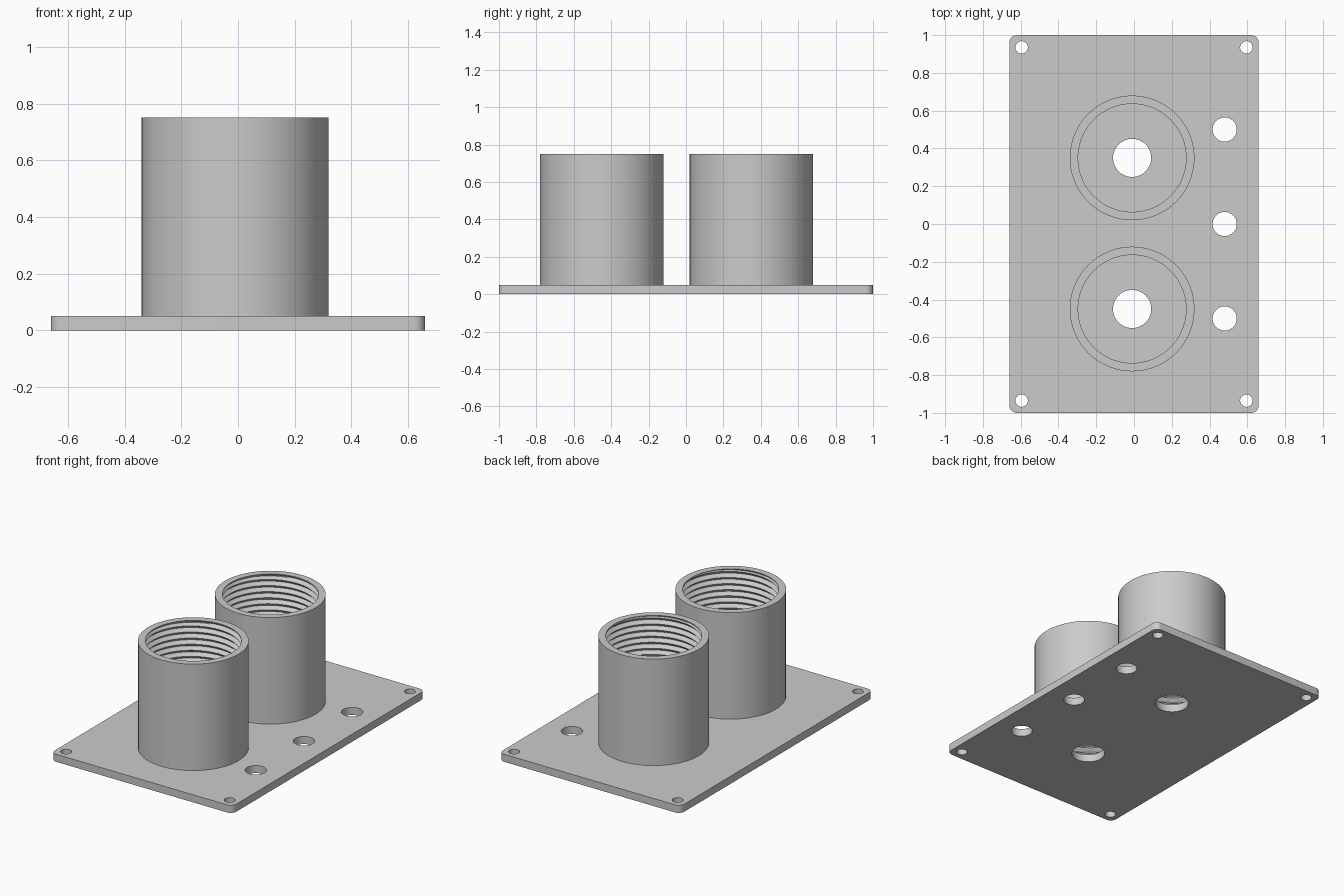
import bpy
import bmesh
from math import sin, cos, pi, radians

cube = bpy.data.objects.get("Cube")
if cube:
    bpy.data.objects.remove(cube, do_unlink=True)

grey = bpy.data.materials.new("plain grey")
grey.use_nodes = True
colour = (0.6, 0.6, 0.6, 1)
grey.diffuse_color = colour
grey.node_tree.nodes["Principled BSDF"].inputs["Base Color"].default_value = colour

PLATE_TOP = 0.05
TUBE_TOP = 0.75
TUBE_X = -0.01
TUBE_YS = (-0.45, 0.35)
SEGMENTS = 72


def finish(bm, name):
    """Turn a bmesh into a smooth-shaded object with crisp edges."""
    bmesh.ops.recalc_face_normals(bm, faces=bm.faces)
    mesh = bpy.data.meshes.new(name)
    bm.to_mesh(mesh)
    bm.free()
    mesh.materials.append(grey)
    obj = bpy.data.objects.new(name, mesh)
    bpy.context.collection.objects.link(obj)
    bpy.ops.object.select_all(action='DESELECT')
    obj.select_set(True)
    bpy.context.view_layer.objects.active = obj
    bpy.ops.object.shade_smooth_by_angle(angle=radians(30))
    return obj


def arc(cx, cy, r, start, end, steps):
    return [(cx + r * cos(start + (end - start) * i / steps),
             cy + r * sin(start + (end - start) * i / steps))
            for i in range(steps + 1)]


def circle(cx, cy, r, steps=48):
    return arc(cx, cy, r, 0, 2 * pi, steps)[:-1]


# Mounting plate: rounded outline with drilled holes, extruded upward
corner = 0.04
outline = []
for k, (sx, sy) in enumerate([(1, 1), (-1, 1), (-1, -1), (1, -1)]):
    outline += arc(sx * (0.66 - corner), sy * (1 - corner), corner,
                   k * pi / 2, (k + 1) * pi / 2, 8)
loops = [outline]
loops += [circle(sx * 0.595, sy * 0.935, 0.033, 32) for sx in (-1, 1) for sy in (-1, 1)]
loops += [circle(0.48, y, 0.064) for y in (-0.5, 0, 0.5)]
loops += [circle(TUBE_X, y, 0.101) for y in TUBE_YS]

bm = bmesh.new()
for loop in loops:
    verts = [bm.verts.new((x, y, 0)) for x, y in loop]
    for a, b in zip(verts, verts[1:] + verts[:1]):
        bm.edges.new((a, b))
bmesh.ops.triangle_fill(bm, edges=bm.edges[:], use_beauty=True)
top = bmesh.ops.extrude_face_region(bm, geom=bm.faces[:])["geom"]
bmesh.ops.translate(bm, vec=(0, 0, PLATE_TOP),
                    verts=[g for g in top if isinstance(g, bmesh.types.BMVert)])
finish(bm, "mounting_plate")


# Threaded tubes
PITCH = 0.04
CREST, ROOT, OUTER = 0.286, 0.306, 0.33
ROWS = 8  # samples per thread turn


def bore_radius(z, turn):
    """Helical thread with narrow flats, fading to a plain bore at both ends."""
    phase = (z / PITCH - turn) % 1
    wave = min(1, max(0, 2.67 * abs(phase - 0.5) - 0.167))
    fade = min(1, (TUBE_TOP - z) / 0.02, max(0, z - PLATE_TOP) / 0.02)
    return CREST + (ROOT - CREST) * wave * fade


def ring(bm, radius, z):
    return [bm.verts.new((x, y, z)) for x, y in circle(0, 0, radius, SEGMENTS)]


def bridge(bm, lower, upper):
    for i in range(SEGMENTS):
        j = (i + 1) % SEGMENTS
        bm.faces.new((lower[i], lower[j], upper[j], upper[i]))


def threaded_tube(name, y):
    bm = bmesh.new()
    # Outer wall, rim and foot
    foot, rim = ring(bm, OUTER, PLATE_TOP), ring(bm, OUTER, TUBE_TOP)
    bridge(bm, foot, rim)
    bridge(bm, ring(bm, CREST, TUBE_TOP), rim)
    bridge(bm, ring(bm, CREST, PLATE_TOP), foot)

    # Helical inner wall: rows climb one pitch for every turn
    first = int(PLATE_TOP / PITCH) - 2
    last = int(TUBE_TOP / PITCH) + 2
    grid = []
    for row in range(first * ROWS, last * ROWS):
        line = []
        for i in range(SEGMENTS + 1):
            turn = i / SEGMENTS
            z = min(TUBE_TOP, max(PLATE_TOP, PITCH * (row / ROWS + turn)))
            r = bore_radius(z, turn)
            line.append(bm.verts.new((r * cos(2 * pi * turn), r * sin(2 * pi * turn), z)))
        grid.append(line)
    for low, high in zip(grid, grid[1:]):
        for i in range(SEGMENTS):
            quad = (low[i], low[i + 1], high[i + 1], high[i])
            heights = [v.co.z for v in quad]
            if max(heights) - min(heights) > 1e-6:
                bm.faces.new(quad)
    bmesh.ops.remove_doubles(bm, verts=bm.verts[:], dist=1e-5)
    bmesh.ops.delete(bm, geom=[v for v in bm.verts if not v.link_faces], context='VERTS')
    finish(bm, name).location = (TUBE_X, y, 0)


for name, y in zip(("front_threaded_tube", "back_threaded_tube"), TUBE_YS):
    threaded_tube(name, y)
